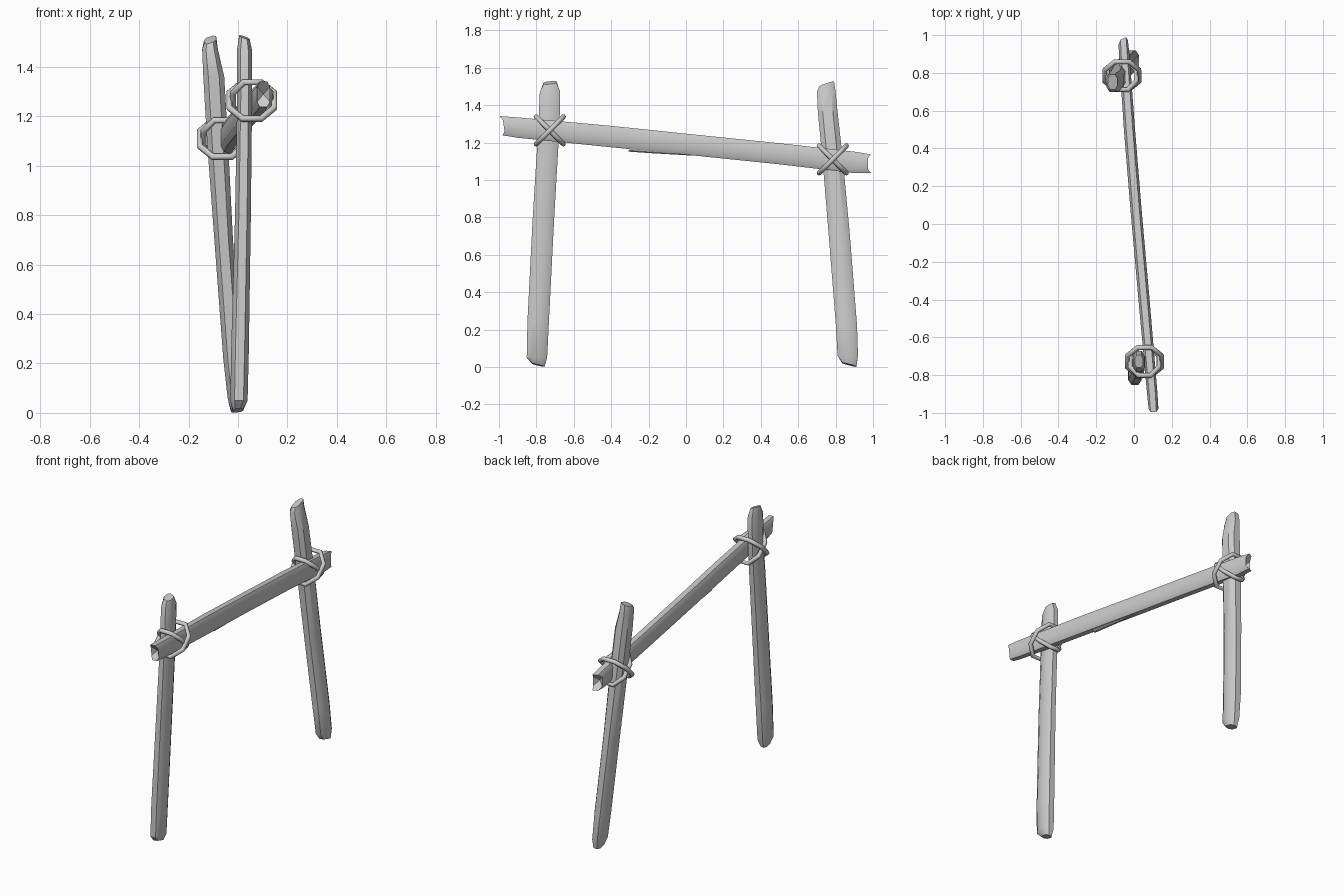
import bpy, bmesh, math
from mathutils import Vector

cube = bpy.data.objects.get("Cube")
if cube:
    bpy.data.objects.remove(cube, do_unlink=True)

grey = bpy.data.materials.new("plain_grey")
grey.use_nodes = True
colour = (0.6, 0.6, 0.6, 1)
grey.diffuse_color = colour
grey.node_tree.nodes["Principled BSDF"].inputs["Base Color"].default_value = colour

SIDES = 8
X, Y, Z = Vector((1, 0, 0)), Vector((0, 1, 0)), Vector((0, 0, 1))


def add_object(name, mesh):
    obj = bpy.data.objects.new(name, mesh)
    bpy.context.collection.objects.link(obj)
    mesh.materials.append(grey)
    return obj


def log(name, stations, across, along, start_cut, end_cut, squareness=0.75):
    """Loft of rounded sections (x, y, z, half x, half across); cuts shape the end rings."""
    bm = bmesh.new()
    rings = []
    for k, (x, y, z, hx, hv) in enumerate(stations):
        ring = []
        cut = start_cut if k == 0 else end_cut if k == len(stations) - 1 else None
        for i in range(SIDES):
            a = math.tau * (i + 0.5) / SIDES
            c, s = math.cos(a), math.sin(a)
            u = math.copysign(abs(c) ** squareness, c)
            v = math.copysign(abs(s) ** squareness, s)
            p = Vector((x, y, z)) + X * hx * u + across * hv * v
            if cut:
                p += along * cut(u, v)
            ring.append(bm.verts.new(p))
        rings.append(ring)
    for low, high in zip(rings, rings[1:]):
        for i in range(SIDES):
            j = (i + 1) % SIDES
            bm.faces.new((low[i], low[j], high[j], high[i]))
    # end caps fan to a centre point so that notched ends stay clean
    for ring, cut in ((rings[0], start_cut), (rings[-1], end_cut)):
        mid = sum((v.co for v in ring), Vector()) / SIDES
        tip = bm.verts.new(mid + along * cut(0, 0))
        for i in range(SIDES):
            bm.faces.new((ring[i], ring[(i + 1) % SIDES], tip))
    bmesh.ops.recalc_face_normals(bm, faces=bm.faces)
    mesh = bpy.data.meshes.new(name)
    bm.to_mesh(mesh)
    bm.free()
    mesh.shade_smooth()
    mesh.set_sharp_from_angle(angle=math.radians(35))
    return add_object(name, mesh)


def slant(du, dv):
    return lambda u, v: du * u + dv * v


# Upright posts with chiselled tips
log("front_post", [
    (0.00, -0.79, 0.01, 0.022, 0.035),
    (0.004, -0.797, 0.05, 0.037, 0.058),
    (0.008, -0.79, 0.25, 0.038, 0.061),
    (0.02, -0.762, 0.80, 0.034, 0.061),
    (0.027, -0.733, 1.28, 0.032, 0.06),
    (0.026, -0.727, 1.47, 0.032, 0.058),
    (0.026, -0.727, 1.52, 0.022, 0.036),
], Y, Z, slant(0.003, -0.008), slant(-0.008, 0.004))

log("back_post", [
    (-0.005, 0.873, 0.012, 0.025, 0.04),
    (-0.008, 0.865, 0.06, 0.036, 0.058),
    (-0.022, 0.858, 0.22, 0.040, 0.060),
    (-0.058, 0.82, 0.70, 0.040, 0.060),
    (-0.083, 0.785, 1.10, 0.045, 0.058),
    (-0.098, 0.758, 1.36, 0.045, 0.056),
    (-0.113, 0.75, 1.47, 0.034, 0.053),
    (-0.113, 0.752, 1.51, 0.026, 0.042),
], Y, Z, slant(0.004, -0.01), slant(0.008, 0.014))

# Sloping crossbar with split, notched ends
log("crossbar", [
    (0.103, -0.99, 1.29, 0.027, 0.054),
    (0.097, -0.90, 1.28, 0.029, 0.057),
    (0.053, -0.40, 1.232, 0.031, 0.060),
    (0.013, 0.05, 1.186, 0.031, 0.059),
    (-0.024, 0.50, 1.14, 0.031, 0.059),
    (-0.052, 0.90, 1.094, 0.029, 0.060),
    (-0.057, 0.965, 1.087, 0.026, 0.052),
], Z, Y,
    lambda u, v: 0.035 * (1 - abs(v)) - 0.008 * v,
    lambda u, v: 0.02 * abs(v) - 0.035 * (1 - abs(v)) + 0.012 * u, 0.6)

# Splinter peeling from the underside of the bar
log("bar_splinter", [
    (0.042, -0.30, 1.165, 0.014, 0.014),
    (0.034, -0.20, 1.157, 0.014, 0.014),
    (0.015, 0.03, 1.140, 0.008, 0.010),
], Z, Y, slant(0, 0.01), slant(0, 0))


# Crossed rope lashings around each joint
def lashing(name, centre, half_x, half_y, half_z, direction):
    curve = bpy.data.curves.new(name, "CURVE")
    curve.dimensions = "3D"
    curve.bevel_depth = 0.0135
    curve.bevel_resolution = 1
    spline = curve.splines.new("POLY")
    spline.points.add(SIDES - 1)
    spline.use_cyclic_u = True
    spline.use_smooth = True
    for i, point in enumerate(spline.points):
        a = math.tau * (i + 0.5) / SIDES
        c, s = math.cos(a), math.sin(a)
        # the two loops pass over each other on the open faces
        lift = 0.008 * direction * (1 if c > 0 else -1) * abs(c)
        offset = Vector((half_x * c + lift, half_y * s * direction, half_z * s))
        point.co = (*(Vector(centre) + offset), 1)
    obj = bpy.data.objects.new(name, curve)
    bpy.context.collection.objects.link(obj)
    curve.materials.append(grey)


for end, centre in (("front", (0.056, -0.728, 1.265)), ("back", (-0.064, 0.785, 1.11))):
    for side, direction in (("rising", 1), ("falling", -1)):
        lashing(f"{end}_rope_{side}", centre, 0.09, 0.08, 0.08, direction)
